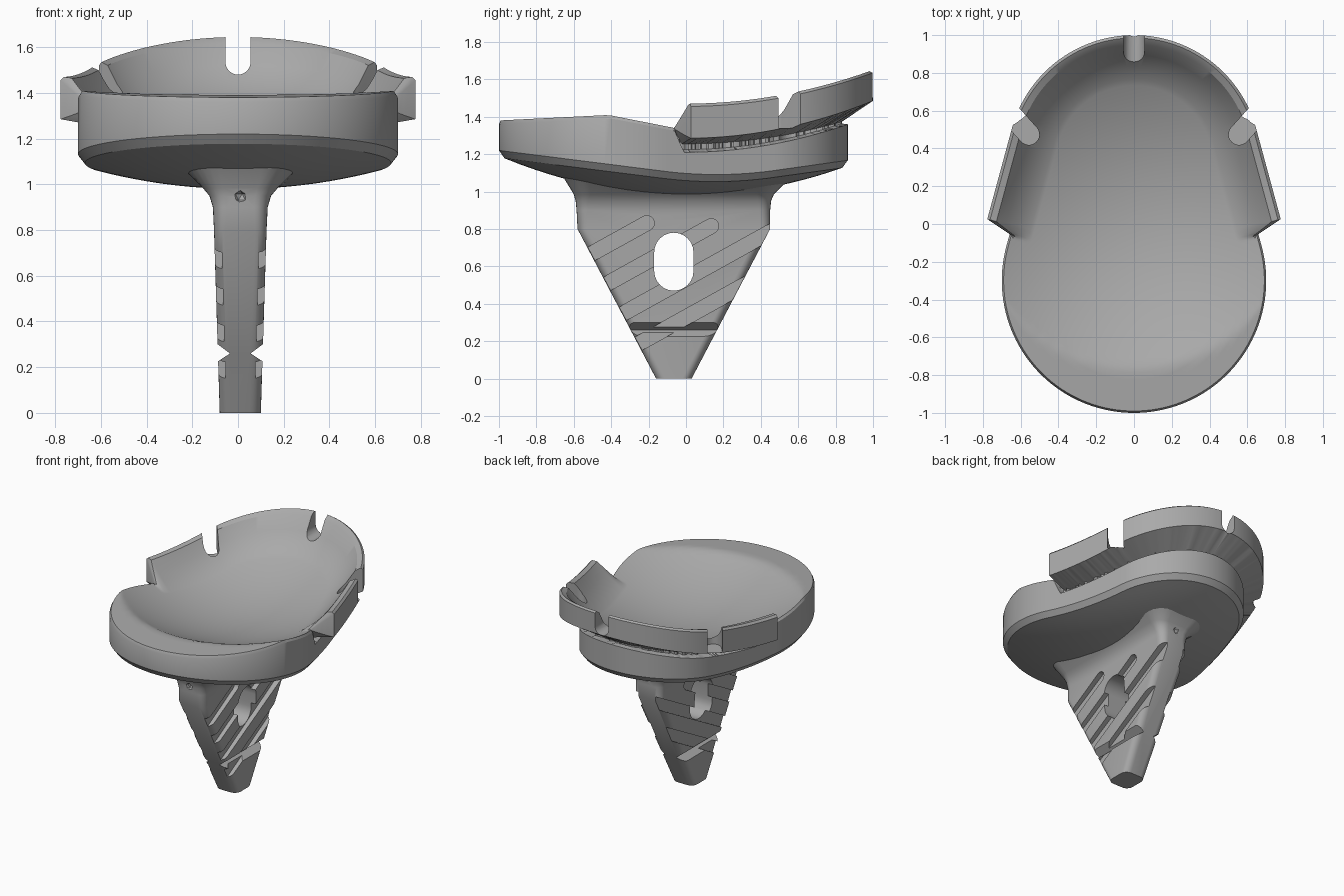
import bpy, bmesh, math, random
from mathutils import Matrix, Vector

random.seed(4)
if "Cube" in bpy.data.objects:
    bpy.data.objects.remove(bpy.data.objects["Cube"])

grey = bpy.data.materials.new("satin_grey")
grey.use_nodes = True
grey.diffuse_color = (0.40, 0.40, 0.40, 1)
grey.node_tree.nodes["Principled BSDF"].inputs["Base Color"].default_value = (0.40, 0.40, 0.40, 1)


def make(name, bm):
    bmesh.ops.recalc_face_normals(bm, faces=bm.faces)
    mesh = bpy.data.meshes.new(name)
    bm.to_mesh(mesh)
    bm.free()
    mesh.materials.append(grey)
    obj = bpy.data.objects.new(name, mesh)
    bpy.context.collection.objects.link(obj)
    return obj


def loft(name, rings):
    """Skin a stack of closed rings and cap both ends."""
    bm = bmesh.new()
    rows = [[bm.verts.new(p) for p in ring] for ring in rings]
    n = len(rows[0])
    for low, high in zip(rows, rows[1:]):
        for j in range(n):
            k = (j + 1) % n
            bm.faces.new((low[j], low[k], high[k], high[j]))
    bm.faces.new(rows[0][::-1])
    bm.faces.new(rows[-1])
    return make(name, bm)


def stadium(radius, length, depth, matrix):
    """Round-ended slot cutter: long along local x, deep along local z."""
    ring = []
    for side in (1, -1):
        for i in range(13):
            a = math.pi * (i / 12 - 0.5)
            ring.append(Vector((side * (length / 2 + radius * math.cos(a)), side * radius * math.sin(a), 0)))
    up = Vector((0, 0, depth / 2))
    return loft("cutter", [[matrix @ (p - up) for p in ring], [matrix @ (p + up) for p in ring]])


def cut(target, cutters):
    """Subtract the cutters and bake the result."""
    for c in cutters:
        c.hide_render = True
        mod = target.modifiers.new("cut", 'BOOLEAN')
        mod.operation, mod.solver, mod.object = 'DIFFERENCE', 'EXACT', c
    bpy.context.view_layer.update()
    graph = bpy.context.evaluated_depsgraph_get()
    baked = bpy.data.meshes.new_from_object(target.evaluated_get(graph))
    target.modifiers.clear()
    target.data = baked
    for c in cutters:
        bpy.data.objects.remove(c)


def smooth(obj, angle):
    bpy.ops.object.select_all(action='DESELECT')
    obj.select_set(True)
    bpy.context.view_layer.objects.active = obj
    bpy.ops.object.shade_smooth_by_angle(angle=math.radians(angle))


# Height fields shared by the plate and the keel
def dome(x, y):
    return 0.98 + 0.21 * (x * x + y * y)


def bowl(x, y):
    return 1.2 + 0.33 * (x * x + y * y)


def top(x, y):
    return min(bowl(x, y), 1.43 + 0.05 * y) if y < 0.3 else bowl(x, y)


# Pear-shaped outline: two arcs joined by tangent lines, as (x, y, nx, ny)
FRONT_Y, FRONT_R, BACK_Y, BACK_R = -0.3, 0.7, 0.33, 0.535
tilt = math.asin((FRONT_R - BACK_R) / (BACK_Y - FRONT_Y))


def arc(cy, r, a0, a1, n):
    steps = [a0 + (a1 - a0) * i / n for i in range(n + 1)]
    return [(r * math.cos(a), cy + r * math.sin(a), math.cos(a), math.sin(a)) for a in steps]


front = arc(FRONT_Y, FRONT_R, -math.pi / 2, tilt, 40)
back = arc(BACK_Y, BACK_R, tilt, math.pi / 2, 36)
line = [tuple(a + (b - a) * i / 60 for a, b in zip(front[-1], back[0])) for i in range(1, 60)]
half = front + line + back
outline = half + [(-x, y, -nx, ny) for x, y, nx, ny in half[-2:0:-1]]


def offset(d, scale=1):
    return [((x + nx * d) * scale, (y + ny * d) * scale) for x, y, nx, ny in outline]


def rim_section(x, y, nx, ny):
    """Plate edge from underside to bowl, with a raised lip round the back."""
    def at(f, d, extra=0):
        return d, f(x + nx * d, y + ny * d) + extra
    lip = lambda d, base, bend: (d, base + bend * (y + ny * d) ** 2)
    wobble = random.uniform(-0.03, 0.01)
    plain = [at(dome, -0.03), at(dome, 0, 0.03), at(top, 0, -0.02), at(top, -0.01),
             at(top, -0.015), at(top, -0.02), at(top, -0.025), at(top, -0.03),
             at(top, -0.04), at(top, -0.05), at(top, -0.07), at(top, -0.1)]
    lipped = [plain[0], plain[1], lip(0, 1.21, 0.2), lip(-0.04 + wobble, 1.225, 0.2),
              lip(-0.04 + wobble, 1.255, 0.17), lip(0.135, 1.285, 0.2), lip(0.135, 1.455, 0.18),
              lip(0.12, 1.47, 0.18), lip(0.085, 1.465, 0.17), at(bowl, 0.03, 0.055),
              at(bowl, -0.03, 0.025), at(top, -0.1)]
    f = min(1, max(0, (y + 0.06) / 0.05))
    return [(a + (c - a) * f, b + (e - b) * f) for (a, b), (c, e) in zip(plain, lipped)]


sections = [rim_section(*p) for p in outline]
rings = [[(x, y, dome(x, y)) for x, y in offset(-0.03, i / 12)] for i in range(1, 12)]
for k in range(len(sections[0])):
    rings.append([(x + nx * s[k][0], y + ny * s[k][0], s[k][1])
                  for (x, y, nx, ny), s in zip(outline, sections)])
rings += [[(x, y, top(x, y)) for x, y in offset(-0.1, i / 24)] for i in range(23, 0, -1)]
plate = loft("dished_plate", rings)

# Notches dividing the lip: one at the back, one on each side
slots = [stadium(0.055, 0.4, 0.4, Matrix.Translation((0, 1.045, 1.735)) @
                 Matrix.Rotation(math.pi / 2, 4, 'Y') @ Matrix.Rotation(math.pi / 2, 4, 'X'))]
for side in (1, -1):
    angle = math.radians(48)
    spot = Vector((side * 0.67, 0.6, 1.54))
    turn = angle if side > 0 else math.pi - angle
    slots.append(stadium(0.055, 0.34, 0.4, Matrix.Translation(spot) @ Matrix.Rotation(turn, 4, 'Z')))
cut(plate, slots)
smooth(plate, 28)


# Keel: tapering rounded blade that flares into the underside of the plate
def keel_ring(z, w, y0, y1, r, follow=False):
    ring = []
    for q, (sx, ex) in enumerate([(1, y1), (-1, y1), (-1, y0), (1, y0)]):
        sy = 1 if q < 2 else -1
        for i in range(7):
            a = math.pi / 2 * (q + i / 6)
            x = sx * (w - r) + r * math.cos(a)
            y = ex - sy * r + r * math.sin(a)
            ring.append((x + 0.01, y, dome(x, y) + 0.01 if follow else z))
    return ring


keel = loft("keel", [
    keel_ring(0, 0.09, -0.16, 0.03, 0.05),
    keel_ring(0.8, 0.115, -0.58, 0.45, 0.05),
    keel_ring(0.90, 0.12, -0.585, 0.45, 0.06),
    keel_ring(0.95, 0.135, -0.59, 0.455, 0.07),
    keel_ring(0.985, 0.165, -0.6, 0.47, 0.09),
    keel_ring(0, 0.24, -0.66, 0.54, 0.14, True)])

# Through window, slanted grooves, V grooves and pin holes in the keel
cuts = [stadium(0.105, 0.1, 1, Matrix.Translation((0, -0.065, 0.625)) @ Matrix.Rotation(math.pi / 2, 4, 'Y'))]
slope = math.radians(29)
for side in (1, -1):
    for z, run in ((0.665, 0.3), (0.505, 0.56), (0.345, 1.0), (0.185, 0.6)):
        y = -0.58 + (0.8 - z) * 0.525
        length = (run + 0.2) / math.cos(slope)
        middle = (run - 0.2) / 2
        face_x = 0.01 + side * (0.09 + 0.03 * z)
        frame = Matrix(((0, 0, 1, face_x + side * 0.07),
                        (math.cos(slope), -math.sin(slope), 0, y + middle),
                        (math.sin(slope), math.cos(slope), 0, z + middle * math.tan(slope)),
                        (0, 0, 0, 1)))
        cuts.append(stadium(0.04, length, 0.2, frame))
    wedge = [(0.01 + side * 0.045, 0.26), (0.01 + side * 0.145, 0.335), (0.01 + side * 0.145, 0.195)]
    cuts.append(loft("cutter", [[(x, y, z) for x, z in wedge] for y in (-0.6, 0.5)]))
for y in (-0.6, 0.47):
    bm = bmesh.new()
    bmesh.ops.create_icosphere(bm, subdivisions=1, radius=0.03, matrix=Matrix.Translation((0.01, y, 0.945)))
    cuts.append(make("cutter", bm))
cut(keel, cuts)
smooth(keel, 30)
